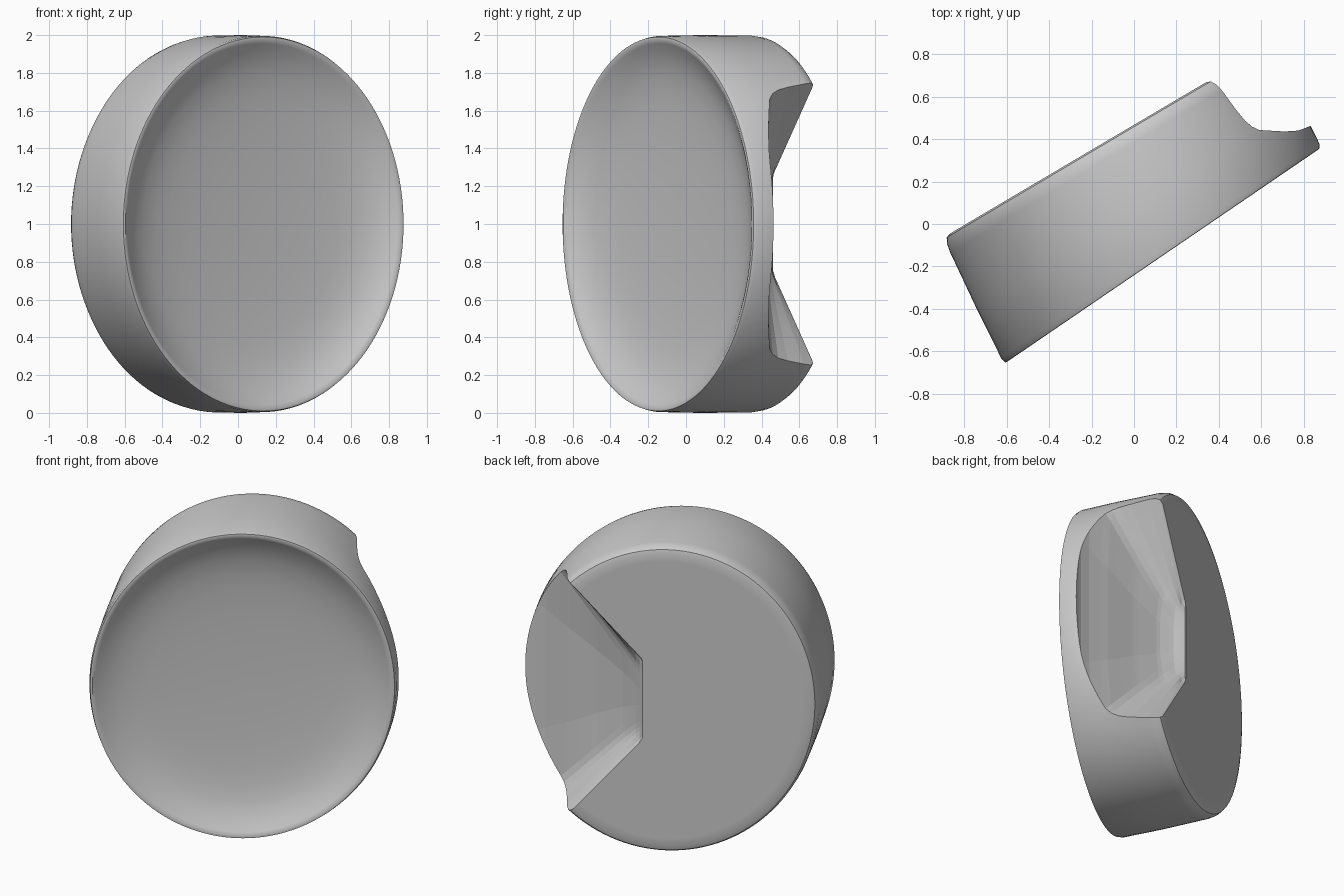
import bpy, bmesh, math
from mathutils import Matrix

if "Cube" in bpy.data.objects:
    bpy.data.objects.remove(bpy.data.objects["Cube"])

ANGLE = math.radians(32)
# local axes: x across the disc, y through its thickness (back is +), z up
PLACE = Matrix.Translation((0, 0, 1)) @ Matrix.Rotation(ANGLE, 4, 'Z')


def loft(name, rings):
    """Skin equal-length rings and cap both ends."""
    bm = bmesh.new()
    loops = [[bm.verts.new(p) for p in ring] for ring in rings]
    for a, b in zip(loops, loops[1:]):
        for i in range(len(a)):
            j = (i + 1) % len(a)
            bm.faces.new((a[i], a[j], b[j], b[i]))
    bm.faces.new(loops[0])
    bm.faces.new(loops[-1])
    bmesh.ops.recalc_face_normals(bm, faces=bm.faces[:])
    mesh = bpy.data.meshes.new(name)
    bm.to_mesh(mesh)
    bm.free()
    obj = bpy.data.objects.new(name, mesh)
    bpy.context.collection.objects.link(obj)
    obj.matrix_world = PLACE
    return obj


def disc_ring(n, tilt, centre, width, height, sides=128):
    ring = []
    for i in range(sides):
        t = 2 * math.pi * i / sides
        x = centre + width * math.cos(t)
        ring.append((x, n + tilt * x, height * math.sin(t)))
    return ring


def interpolate(points, x):
    for (x0, y0), (x1, y1) in zip(points, points[1:]):
        if x <= x1:
            return y0 + (y1 - y0) * (x - x0) / (x1 - x0)
    return points[-1][1]


# shallow bowl in the front face: (radius, depth)
BOWL = ((.03, .130), (.25, .128), (.45, .122), (.6, .113), (.7, .103),
        (.8, .085), (.87, .062), (.93, .035), (.965, .014), (.985, .003))
rings = [disc_ring(-.203 + d, .04, .035, .897 * r, .99 * r) for r, d in BOWL]

# tapered side wall and flat back with softened rims
rings += [disc_ring(*r) for r in (
    (-.198, .040, .036, .897, .990),
    (-.175, .036, .038, .905, .996),
    (.050, .010, .060, .903, 1.0),
    (.330, -.018, .088, .895, .998),
    (.370, -.022, .091, .889, .992),
    (.395, -.025, .092, .875, .977),
    (.403, -.025, .092, .850, .950),
    (.403, -.025, .092, .800, .900))]
disc = loft("notched_disc", rings)

# pocket floor: ramp from the back face down to the thin rim
FLOOR = ((.23, .40), (.28, .335), (.35, .275), (.5, .19), (.7, .085),
         (.75, .055), (.83, .01), (.9, -.02), (.96, -.03), (1.2, -.04))


def pocket_section(x):
    """Cross-section of the pocket: flared walls filleted into the floor."""
    w = .26 + 1.16 * (x - .25)                  # half width at the back face
    floor = interpolate(FLOOR, x)
    rise = max(.38 - floor, 0)
    half = [(w + .10, .60), (w + .03, .41)]
    half += [(w - a, floor + f * rise) for a, f in (
        (0, 1), (.025, .75), (.05, .4), (.075, .18), (.11, .06), (.16, 0))]
    half += [((w - .16) * .5, floor - .02 * min(1, rise * 5))]
    pts = [(x, n, z) for z, n in half]
    return pts + [(a, n, -z) for a, n, z in reversed(pts)]


# flared pocket cut into the back, open at the rim
STEPS = 40
cutter = loft("pocket_cutter", [
    pocket_section(.235 + .85 * i / STEPS) for i in range(STEPS + 1)])
cutter.hide_render = True
cutter.hide_set(True)

cut = disc.modifiers.new("pocket", 'BOOLEAN')
cut.operation = 'DIFFERENCE'
cut.solver = 'EXACT'
cut.object = cutter

bpy.context.view_layer.objects.active = disc
disc.select_set(True)
bpy.ops.object.shade_smooth_by_angle(angle=math.radians(40))
